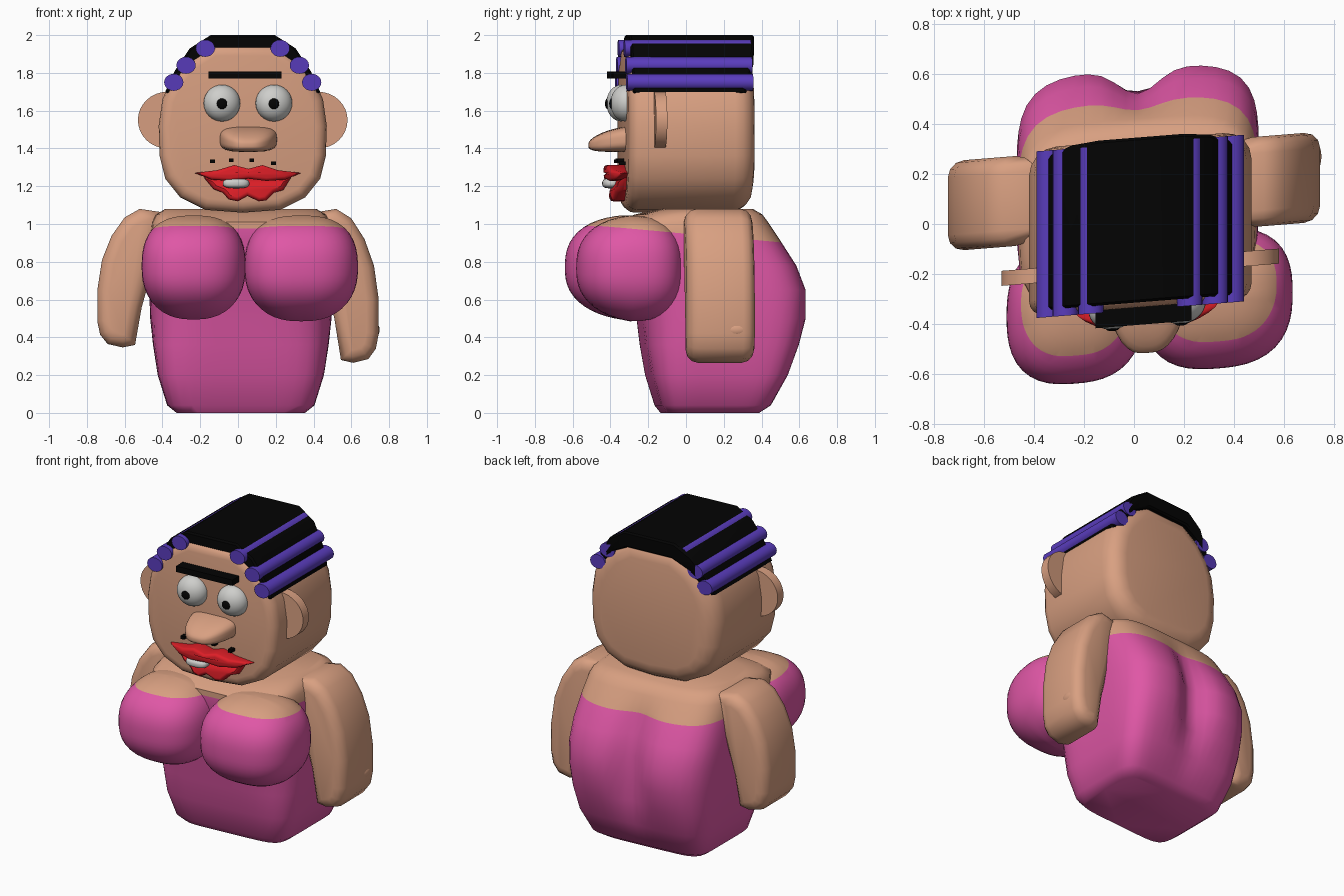
import bpy, bmesh, math
from mathutils import Vector

if "Cube" in bpy.data.objects:
    bpy.data.objects.remove(bpy.data.objects["Cube"])

SHEAR = 0.08      # the whole figure is slightly skewed to its right-back
CX = 0.025        # middle of the head


def mat(name, r, g, b):
    m = bpy.data.materials.new(name)
    m.diffuse_color = (r, g, b, 1)
    m.use_nodes = True
    m.node_tree.nodes["Principled BSDF"].inputs["Base Color"].default_value = m.diffuse_color
    return m


SKIN = mat("skin", 0.69, 0.35, 0.22)
PINK = mat("pink dress", 0.74, 0.095, 0.38)
PURPLE = mat("purple", 0.10, 0.045, 0.50)
RED = mat("red", 0.72, 0.013, 0.02)
BLACK = mat("black", 0.001, 0.001, 0.001)
WHITE = mat("off white", 0.62, 0.62, 0.60)


def finish(name, bm, mats, angle=40):
    bmesh.ops.recalc_face_normals(bm, faces=bm.faces)
    if len(mats) > 1:  # cut along the neckline, skin above and dress below
        p, n = Vector((0, 0, 0.945)), Vector((0, 0.09, 1)).normalized()
        bmesh.ops.bisect_plane(bm, geom=bm.verts[:] + bm.edges[:] + bm.faces[:],
                               plane_co=p, plane_no=n)
        for f in bm.faces:
            f.material_index = 0 if (f.calc_center_median() - p).dot(n) > 0 else 1
    for v in bm.verts:
        v.co.y += SHEAR * v.co.x
    me = bpy.data.meshes.new(name)
    bm.to_mesh(me)
    bm.free()
    ob = bpy.data.objects.new(name, me)
    bpy.context.collection.objects.link(ob)
    for m in mats:
        me.materials.append(m)
    bpy.ops.object.select_all(action='DESELECT')
    ob.select_set(True)
    bpy.context.view_layer.objects.active = ob
    bpy.ops.object.shade_smooth_by_angle(angle=math.radians(angle))
    return ob


def prism(name, pts, y0, y1, m, bevel=0.0, back_bevel=None, segs=3, bend=None, angle=40):
    """Extrude an x,z outline along y and round the front and back rims."""
    bm = bmesh.new()
    a = [bm.verts.new((x, y0, z)) for x, z in pts]
    b = [bm.verts.new((x, y1, z)) for x, z in pts]
    bm.faces.new(a)
    bm.faces.new(b[::-1])
    for i in range(len(pts)):
        j = (i + 1) % len(pts)
        bm.faces.new((a[i], b[i], b[j], a[j]))
    bmesh.ops.recalc_face_normals(bm, faces=bm.faces)
    for y, width in ((y0, bevel), (y1, bevel if back_bevel is None else back_bevel)):
        if width:
            rim = [e for e in bm.edges if all(abs(v.co.y - y) < 1e-5 for v in e.verts)]
            bmesh.ops.bevel(bm, geom=rim, offset=width, segments=segs, profile=0.5,
                            affect='EDGES', clamp_overlap=True)
    if bend:
        for v in bm.verts:
            bend(v.co)
    return finish(name, bm, [m], angle)


def blob(name, c, r, mats, e=2.0, shape=None, segs=32):
    """Squarish ellipsoid; shape may adjust each unit point."""
    bm = bmesh.new()
    bmesh.ops.create_uvsphere(bm, u_segments=segs, v_segments=segs // 2, radius=1)
    for v in bm.verts:
        q = v.co / sum(abs(k) ** e for k in v.co) ** (1 / e)
        if shape:
            q = shape(q)
        v.co = Vector(c) + Vector((q.x * r[0], q.y * r[1], q.z * r[2]))
    return finish(name, bm, mats)


def mirrored(half):
    return [(CX + x, z) for x, z in half] + [(CX - x, z) for x, z in half[::-1] if x > 0]


# Torso: stacked rounded-square rings with a cleft down the back
def torso():
    rings = [  # z, half width, front y, back y, cleft depth
        (0.0, 0.34, -0.12, 0.37, 0), (0.04, 0.39, -0.15, 0.43, 0),
        (0.2, 0.44, -0.20, 0.52, 0.01), (0.36, 0.465, -0.23, 0.58, 0.05),
        (0.5, 0.48, -0.25, 0.62, 0.1), (0.65, 0.485, -0.28, 0.62, 0.1),
        (0.78, 0.485, -0.31, 0.57, 0.08), (0.92, 0.48, -0.34, 0.48, 0.03),
        (1.01, 0.47, -0.34, 0.42, 0), (1.05, 0.45, -0.26, 0.39, 0),
        (1.08, 0.40, -0.14, 0.34, 0)]
    bm = bmesh.new()
    n, rows = 64, []
    for z, rx, yf, yb, cleft in rings:
        row = []
        e = 7 - 2.8 * min(1, z / 0.5)
        for i in range(n):
            a = 2 * math.pi * i / n
            c, s = math.cos(a), math.sin(a)
            k = (abs(c) ** e + abs(s) ** e) ** (-1 / e)
            x, y = c * k * rx, (yf + yb) / 2 + s * k * (yb - yf) / 2
            if s > 0:
                y -= cleft * math.exp(-(x / 0.11) ** 2)
            row.append(bm.verts.new((x + 0.015, y, z)))
        rows.append(row)
    for r0, r1 in zip(rows, rows[1:]):
        for i in range(n):
            j = (i + 1) % n
            bm.faces.new((r0[i], r0[j], r1[j], r1[i]))
    bm.faces.new(rows[0][::-1])
    bm.faces.new(rows[-1])
    finish("torso", bm, [SKIN, PINK], 50)


torso()


# Bust
def sag(q):
    q.z -= 0.14 * max(0, -q.y) * max(0, q.z)   # top slopes down to the front
    q.z += 0.20 * max(0, -q.y) * max(0, -q.z)  # underside rises to the front
    if q.z < 0:
        q.x *= 1 - 0.12 * q.z * q.z
    return q


blob("bust_left", (-0.235, -0.33, 0.77), (0.275, 0.29, 0.275), [SKIN, PINK], 2.6, sag, 48)
blob("bust_right", (0.335, -0.325, 0.765), (0.30, 0.28, 0.28), [SKIN, PINK], 2.6, sag, 48)

# Arms
arm = [(0.40, 1.06), (0.52, 1.08), (0.60, 1.03), (0.67, 0.92), (0.72, 0.78), (0.745, 0.6),
       (0.745, 0.42), (0.73, 0.34), (0.69, 0.285), (0.61, 0.265), (0.545, 0.28),
       (0.51, 0.50), (0.44, 0.78)]
prism("arm_right", arm, -0.05, 0.31, SKIN, 0.065, angle=60)
prism("arm_left", [(-x, 1.08 - (1.08 - z) * 0.9) for x, z in arm], -0.05, 0.31, SKIN, 0.065,
      angle=60)
blob("hand_nub", (0.70, 0.21, 0.44), (0.05, 0.08, 0.05), [SKIN])

# Head
prism("head", mirrored([(0, 1.06), (0.2, 1.075), (0.33, 1.14), (0.41, 1.24), (0.44, 1.36),
                        (0.445, 1.52), (0.425, 1.66), (0.38, 1.76), (0.30, 1.86), (0.16, 1.95)]),
      -0.335, 0.335, SKIN, 0.06, 0.11, 4)

# Ears
for s, name in ((-1, "ear_left"), (1, "ear_right")):
    prism(name, [(CX + s * (0.40 + 0.155 * math.cos(a)), 1.55 + 0.15 * math.sin(a))
                 for a in [2 * math.pi * i / 32 for i in range(32)]], -0.205, -0.145, SKIN)


# Hair cap, drawn in at the lower back corners, and rollers
def tuck(co):
    if co.y > 0:
        co.y *= 1 - 4.5 * max(0, abs(co.x - CX) - 0.19) ** 2


outer = [(0.17, 2.0), (0.28, 1.93), (0.36, 1.81), (0.41, 1.70)]
inner = [(0.38, 1.675), (0.27, 1.84), (0.15, 1.9)]
prism("hair", mirrored(outer + inner), -0.315, 0.345, BLACK, 0.01, segs=1, bend=tuck)
for s, side in ((-1, "left"), (1, "right")):
    for i, (x, z) in enumerate(((0.365, 1.75), (0.30, 1.84), (0.198, 1.93))):
        prism(f"roller_{side}_{i}",
              [(CX + s * x + 0.051 * math.cos(a), z + 0.045 * math.sin(a))
               for a in [2 * math.pi * k / 20 for k in range(20)]], -0.345, 0.322, PURPLE)


# Face: brow, eyes, nose
def box(name, x0, x1, y0, y1, z0, z1, m):
    prism(name, [(x0, z0), (x1, z0), (x1, z1), (x0, z1)], y0, y1, m)


box("brow", -0.155, 0.23, -0.405, -0.33, 1.77, 1.808, BLACK)
for x, name in ((-0.085, "left"), (0.19, "right")):
    blob(f"eye_{name}", (x, -0.335, 1.64), (0.097, 0.08, 0.097), [WHITE])
    blob(f"pupil_{name}", (x, -0.408, 1.637), (0.029, 0.014, 0.029), [BLACK], segs=16)


def snout(q):
    t = (1 - q.y) / 2
    q.x *= 1 - 0.45 * t * t
    q.z = q.z * (1 - 0.5 * t * t) - 0.5 * t * t
    return q


blob("nose", (0.055, -0.38, 1.452), (0.16, 0.14, 0.07), [SKIN], 3.5, snout)

# Moles above the lip
for i, (x, z) in enumerate(((-0.135, 1.332), (-0.035, 1.338), (0.072, 1.338), (0.188, 1.322))):
    box(f"mole_{i}", x - 0.012, x + 0.012, -0.37, -0.33, z - 0.01, z + 0.01, BLACK)


# Lips and tooth
def curve_back(co):
    if co.y < -0.35:
        co.y = min(-0.345, co.y + 1.0 * (co.x - 0.055) ** 2)


prism("upper_lip", [(-0.23, 1.27), (-0.11, 1.285), (-0.02, 1.312), (0.055, 1.292), (0.13, 1.312),
                    (0.21, 1.285), (0.335, 1.27), (0.25, 1.235), (0.15, 1.228), (0.055, 1.24),
                    (-0.04, 1.228), (-0.14, 1.235)],
      -0.44, -0.32, RED, 0.018, bend=curve_back)
prism("lower_lip", [(-0.18, 1.245), (0.28, 1.245), (0.24, 1.18), (0.19, 1.165), (0.15, 1.125),
                    (0.11, 1.12), (0.05, 1.148), (0.0, 1.12), (-0.05, 1.13), (-0.08, 1.165),
                    (-0.13, 1.185)], -0.41, -0.32, RED, 0.022, bend=curve_back)
blob("tooth", (-0.01, -0.40, 1.215), (0.07, 0.042, 0.026), [WHITE], 2.8)
